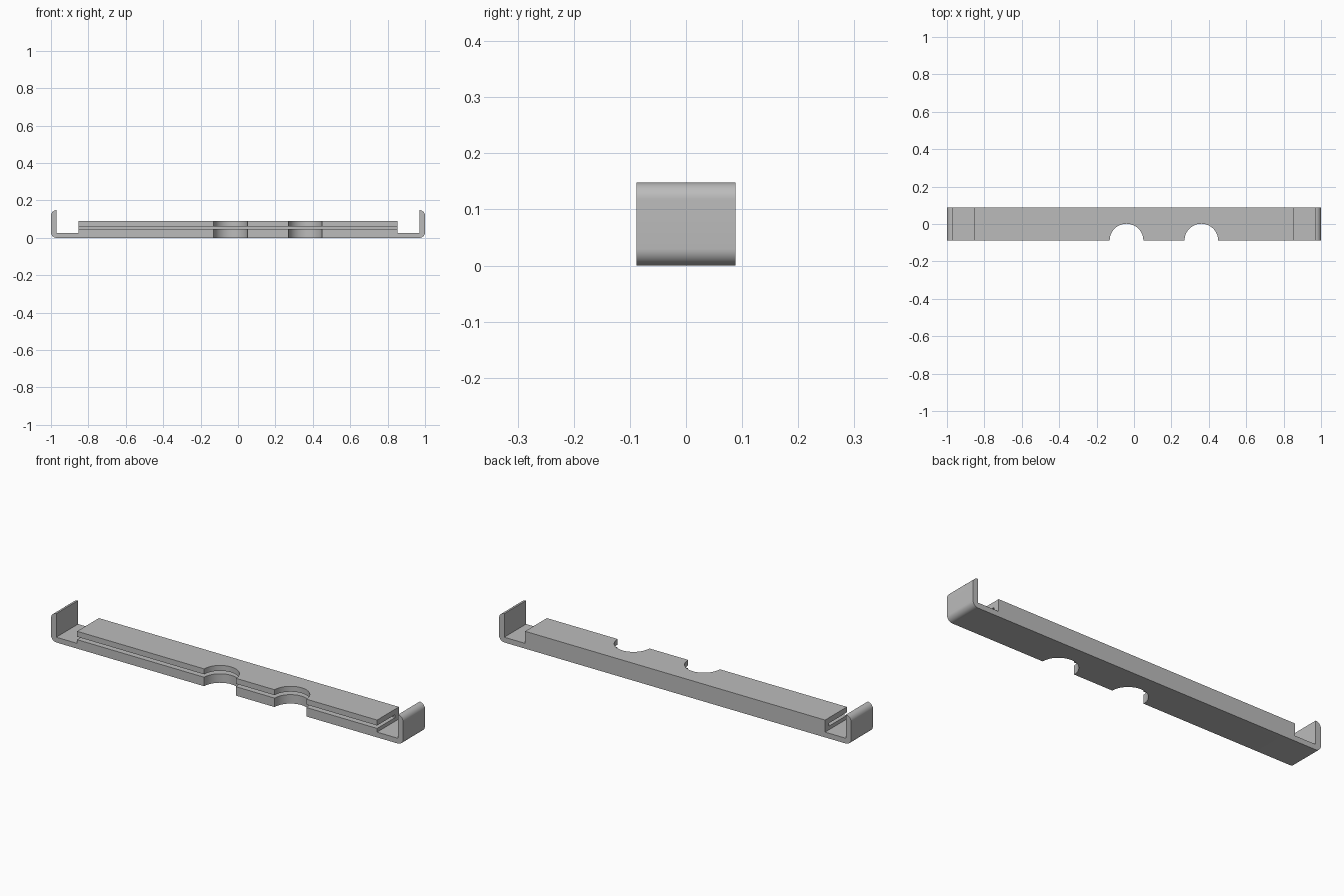
import bpy, bmesh
from math import sin, cos, radians

if "Cube" in bpy.data.objects:
    bpy.data.objects.remove(bpy.data.objects["Cube"], do_unlink=True)

grey = bpy.data.materials.new("mid grey")
grey.use_nodes = True
colour = (0.5, 0.5, 0.5, 1)
grey.diffuse_color = colour
grey.node_tree.nodes["Principled BSDF"].inputs["Base Color"].default_value = colour

HALF_DEPTH = 0.0885
HEIGHT = 0.148
WALL = 0.03


def arc(cx, cz, r, start, end, steps=10):
    angles = [radians(start + (end - start) * i / steps) for i in range(steps + 1)]
    return [(cx + r * cos(a), cz + r * sin(a)) for a in angles]


def prism(name, outline, offset, axis):
    """Extrude a closed outline along y (points are x, z) or z (points are x, y)."""
    bm = bmesh.new()
    lo, hi = offset
    place = (lambda p: (p[0], lo, p[1])) if axis == "y" else (lambda p: (p[0], p[1], lo))
    face = bm.faces.new([bm.verts.new(place(p)) for p in outline])
    grown = bmesh.ops.extrude_face_region(bm, geom=[face])["geom"]
    move = (0, hi - lo, 0) if axis == "y" else (0, 0, hi - lo)
    bmesh.ops.translate(bm, verts=[v for v in grown if isinstance(v, bmesh.types.BMVert)], vec=move)
    bmesh.ops.recalc_face_normals(bm, faces=bm.faces)
    mesh = bpy.data.meshes.new(name)
    bm.to_mesh(mesh)
    bm.free()
    mesh.materials.append(grey)
    obj = bpy.data.objects.new(name, mesh)
    bpy.context.collection.objects.link(obj)
    return obj


# Bracket body: rounded lips at both ends and a raised bar between them
half = arc(1 - WALL, WALL, WALL, -90, 0)
half += arc(1 - WALL, HEIGHT - WALL, WALL, 0, 82)
half += [(1 - WALL, HEIGHT), (1 - WALL, 0.027), (0.852, 0.027), (0.852, 0.089)]
outline = half + [(-x, z) for x, z in reversed(half)]
body = prism("bracket_body", outline, (-HALF_DEPTH, HALF_DEPTH), "y")

# Cutters: card slot open to the front and ends, two finger notches
slot = [(-0.9, 0.046), (0.9, 0.046), (0.9, 0.061), (-0.9, 0.061)]
cutters = [prism("slot_cutter", slot, (-0.2, 0.058), "y")]
for x in (-0.04, 0.36):
    circle = arc(x, -HALF_DEPTH, 0.09, 0, 360, 48)[:-1]
    cutters.append(prism("notch_cutter", circle, (-0.1, 0.2), "z"))

bpy.context.view_layer.objects.active = body
body.select_set(True)
for cutter in cutters:
    cut = body.modifiers.new("cut", "BOOLEAN")
    cut.operation = "DIFFERENCE"
    cut.solver = "EXACT"
    cut.object = cutter
    bpy.ops.object.modifier_apply(modifier=cut.name)
    bpy.data.objects.remove(cutter, do_unlink=True)

bpy.ops.object.shade_smooth_by_angle(angle=radians(30))
